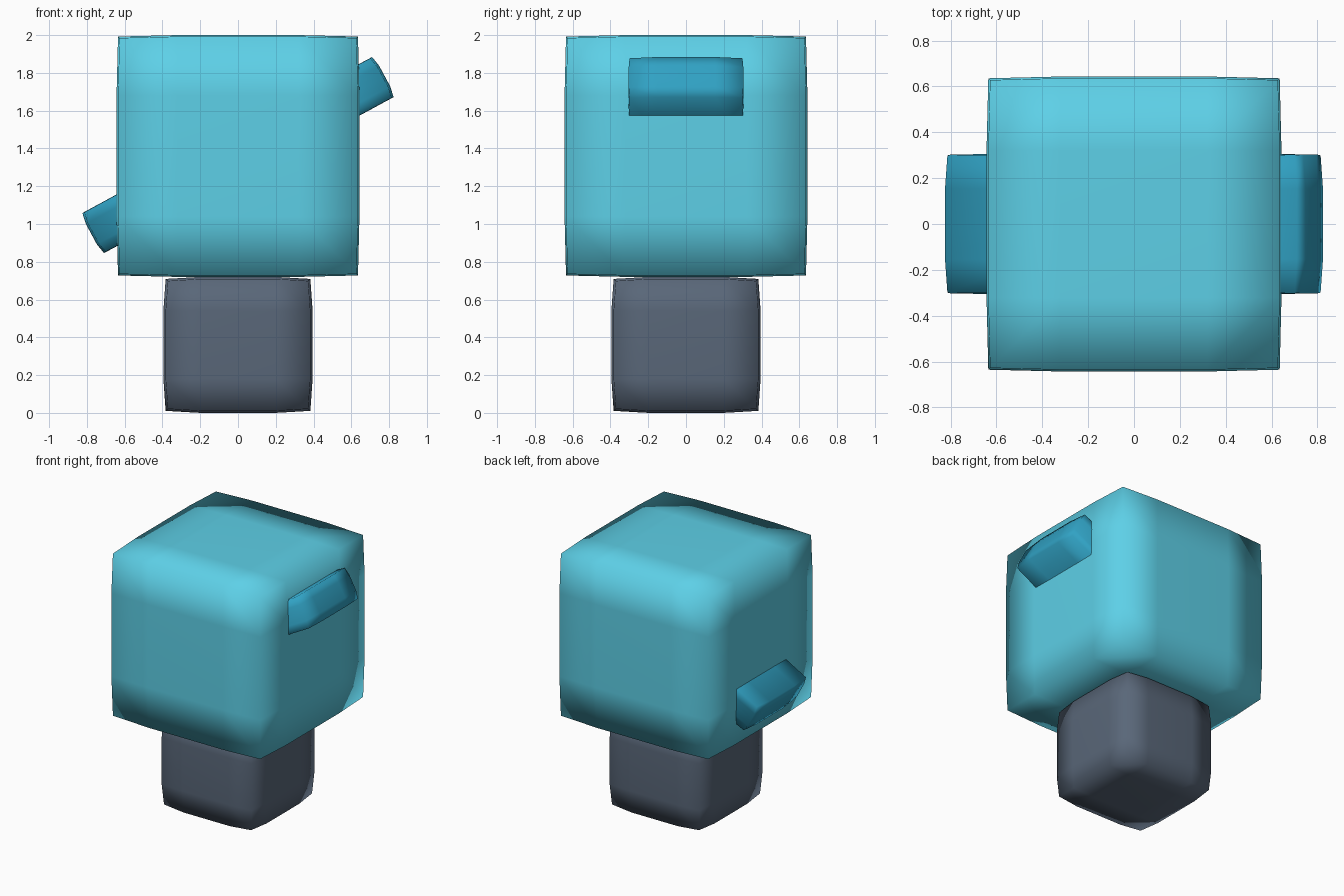
import bpy, bmesh
from math import radians

if "Cube" in bpy.data.objects:
    bpy.data.objects.remove(bpy.data.objects["Cube"])


def soft_box(name, half, centre, pull, color, tilt=0.0):
    """Box with a 4x4 grid per face; corners and edges drawn in a little, smooth shaded."""
    bm = bmesh.new()
    bmesh.ops.create_cube(bm, size=2)
    bmesh.ops.subdivide_edges(bm, edges=bm.edges[:], cuts=3, use_grid_fill=True)
    for v in bm.verts:
        outer = [abs(c) > 0.99 for c in v.co]
        amount = pull * (sum(outer) - 1) / 2      # face 0, edge half, corner full
        for i in range(3):
            v.co[i] *= half[i] * (1 - amount if outer[i] else 1)
    for f in bm.faces:
        f.smooth = True
    mesh = bpy.data.meshes.new(name)
    bm.to_mesh(mesh)
    bm.free()
    mat = bpy.data.materials.new(name + "_color")
    mat.diffuse_color = (*color, 1)
    mat.use_nodes = True
    mat.node_tree.nodes["Principled BSDF"].inputs["Base Color"].default_value = mat.diffuse_color
    mesh.materials.append(mat)
    obj = bpy.data.objects.new(name, mesh)
    obj.location = centre
    obj.rotation_euler.y = tilt
    bpy.context.collection.objects.link(obj)
    return obj


# Stem block standing on the ground
soft_box("handle_base", (0.395, 0.395, 0.36), (0, 0, 0.36), 0.06, (0.10, 0.135, 0.19))

# Large upper block
soft_box("head_block", (0.643, 0.643, 0.64), (0, 0, 1.36), 0.024, (0.11, 0.63, 0.80))

# Tilted bar running right through the upper block
soft_box("cross_bar", (0.882, 0.307, 0.122), (0, 0, 1.365), 0.025,
         (0.03, 0.36, 0.55), radians(-28.3))
